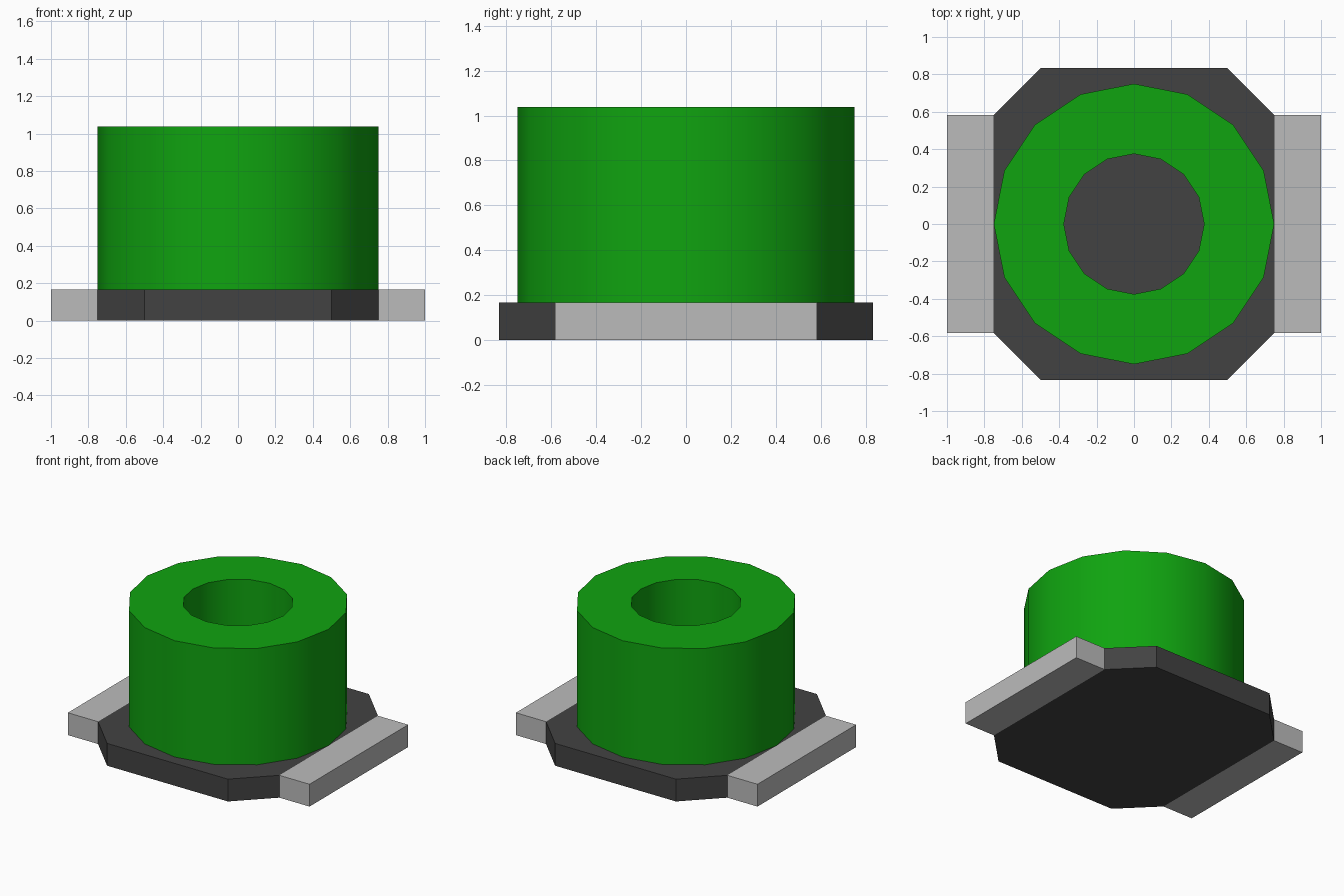
import bpy, bmesh, math

cube = bpy.data.objects.get("Cube")
if cube:
    bpy.data.objects.remove(cube, do_unlink=True)

BASE_H, TOP = 0.167, 1.037


def material(name, rgb):
    m = bpy.data.materials.new(name)
    m.use_nodes = True
    m.diffuse_color = (*rgb, 1)
    m.node_tree.nodes["Principled BSDF"].inputs["Base Color"].default_value = (*rgb, 1)
    return m


green = material("green", (0.005, 0.37, 0.005))
dark_grey = material("dark grey", (0.055, 0.055, 0.055))
light_grey = material("light grey", (0.5, 0.5, 0.5))


def finish(name, bm, mat):
    bmesh.ops.recalc_face_normals(bm, faces=bm.faces)
    mesh = bpy.data.meshes.new(name)
    bm.to_mesh(mesh)
    bm.free()
    mesh.materials.append(mat)
    ob = bpy.data.objects.new(name, mesh)
    bpy.context.collection.objects.link(ob)
    return ob


def prism(name, outline, z0, z1, mat):
    """Extrude a flat outline from z0 up to z1."""
    bm = bmesh.new()
    face = bm.faces.new([bm.verts.new((x, y, z0)) for x, y in outline])
    out = bmesh.ops.extrude_face_region(bm, geom=[face])
    for v in out["geom"]:
        if isinstance(v, bmesh.types.BMVert):
            v.co.z = z1
    return finish(name, bm, mat)


def tube(name, r_out, r_in, z0, z1, sides, mat):
    """Spin a rectangular section about z into a hollow cylinder."""
    bm = bmesh.new()
    pts = [(r_out, z0), (r_out, z1), (r_in, z1), (r_in, z0)]
    ring = [bm.verts.new((r, 0, z)) for r, z in pts]
    edges = [bm.edges.new((ring[i], ring[(i + 1) % 4])) for i in range(4)]
    bmesh.ops.spin(bm, geom=ring + edges, cent=(0, 0, 0), axis=(0, 0, 1),
                   angle=math.tau, steps=sides, use_merge=True)
    bmesh.ops.remove_doubles(bm, verts=bm.verts, dist=1e-4)
    return finish(name, bm, mat)


# Base plate with chamfered corners
prism("base_plate",
      [(0.75, -0.583), (0.75, 0.583), (0.5, 0.833), (-0.5, 0.833),
       (-0.75, 0.583), (-0.75, -0.583), (-0.5, -0.833), (0.5, -0.833)],
      0, BASE_H, dark_grey)

# Side terminals
for side, s in (("left", 1), ("right", -1)):
    prism(side + "_terminal",
          [(s * 0.75, -0.583), (s * 1.0, -0.583), (s * 1.0, 0.583), (s * 0.75, 0.583)],
          0, BASE_H, light_grey)

# Hollow body, smooth around its walls with sharp rims
body = tube("hollow_body", 0.75, 0.375, BASE_H, TOP, 16, green)
bpy.ops.object.select_all(action="DESELECT")
body.select_set(True)
bpy.context.view_layer.objects.active = body
bpy.ops.object.shade_smooth_by_angle(angle=math.radians(30))
